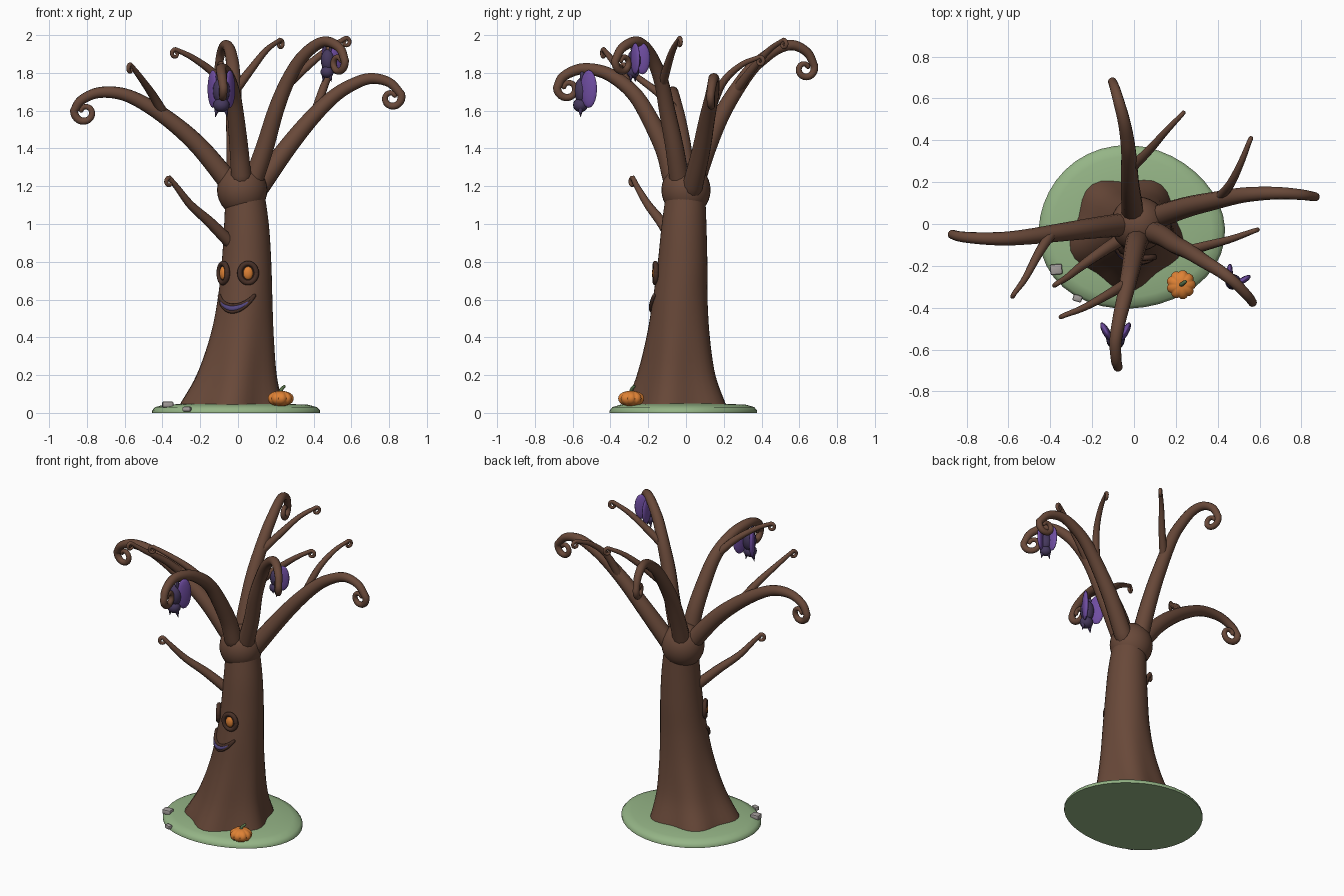
import bpy, bmesh, math
from mathutils import Vector, Matrix

if "Cube" in bpy.data.objects:
    bpy.data.objects.remove(bpy.data.objects["Cube"])

def material(name, rgb):
    m = bpy.data.materials.new(name)
    m.diffuse_color = (*rgb, 1)
    m.use_nodes = True
    m.node_tree.nodes["Principled BSDF"].inputs["Base Color"].default_value = m.diffuse_color
    return m

BARK = material("bark brown", (.14, .066, .041))
DARK = material("dark bark", (.065, .03, .02))
GRASS = material("grass green", (.30, .46, .24))
ORANGE = material("pumpkin orange", (.73, .22, .035))
STEM = material("stem green", (.10, .17, .07))
WING = material("wing purple", (.16, .075, .36))
BODY = material("bat dark purple", (.06, .04, .11))
MOUTH = material("mouth purple", (.09, .065, .22))
STONE = material("stone grey", (.37, .34, .33))

def finish(name, bm, mat, angle=50):
    bmesh.ops.recalc_face_normals(bm, faces=bm.faces)
    me = bpy.data.meshes.new(name)
    bm.to_mesh(me)
    bm.free()
    me.materials.append(mat)
    ob = bpy.data.objects.new(name, me)
    bpy.context.collection.objects.link(ob)
    bpy.context.view_layer.objects.active = ob
    ob.select_set(True)
    bpy.ops.object.shade_smooth_by_angle(angle=math.radians(angle))
    ob.select_set(False)
    return ob

def catmull(pts, n=6):
    """Smooth samples through points of any dimension."""
    p = [Vector(q) for q in pts]
    p = [p[0] * 2 - p[1]] + p + [p[-1] * 2 - p[-2]]
    out = []
    for a, b, c, d in zip(p, p[1:], p[2:], p[3:]):
        for i in range(n):
            t = i / n
            out.append((b * 2 + (c - a) * t + (a * 2 - b * 5 + c * 4 - d) * t * t
                        + (b * 3 - a - c * 3 + d) * t ** 3) / 2)
    return out + [p[-2]]

def skin(bm, rings):
    """Join equal vertex rings and cap both ends."""
    vs = [[bm.verts.new(c) for c in r] for r in rings]
    n = len(vs[0])
    for a, b in zip(vs, vs[1:]):
        for i in range(n):
            bm.faces.new((a[i], a[(i + 1) % n], b[(i + 1) % n], b[i]))
    bm.faces.new(vs[0][::-1])
    bm.faces.new(vs[-1])

def tube(name, path, radius, mat, sides=12):
    """Sweep a round section with rounded ends; radius(t) for t in 0..1."""
    seg = [(b - a).length for a, b in zip(path, path[1:])]
    total, run, rows = sum(seg), 0, []
    for i, p in enumerate(path):
        rows.append((p, radius(run / total)))
        run += seg[i] if i < len(seg) else 0
    t0, t1 = (path[0] - path[1]).normalized(), (path[-1] - path[-2]).normalized()
    r0, r1 = rows[0][1], rows[-1][1]
    rows = ([(path[0] + t0 * r0 * k, r0 * s) for k, s in ((1, .15), (.7, .7))] + rows
            + [(path[-1] + t1 * r1 * k, r1 * s) for k, s in ((.7, .7), (1, .15))])
    rings, u = [], None
    for i, (p, r) in enumerate(rows):
        t = (rows[min(i + 1, len(rows) - 1)][0] - rows[max(i - 1, 0)][0]).normalized()
        u = t.orthogonal() if u is None else u - t * u.dot(t)
        u.normalize()
        w = t.cross(u)
        rings.append([p + (u * math.cos(a) + w * math.sin(a)) * r
                      for a in (2 * math.pi * k / sides for k in range(sides))])
    bm = bmesh.new()
    skin(bm, rings)
    return finish(name, bm, mat)

def branch(name, pts, centre, r0, r1, turn=340, sides=12):
    """Branch through pts, then a vertical spiral about centre."""
    path = catmull(pts)
    c, end = Vector(centre), Vector(pts[-1])
    h = end - Vector(pts[-3])
    h.z = 0
    axis = Vector((0, 0, 1)).cross(h.normalized())
    n = 22
    for i in range(1, n + 1):
        t = i / n
        path.append(c + Matrix.Rotation(math.radians(turn) * t, 3, axis) @ (end - c) * (1 - .62 * t))
    tube(name, path, lambda t: r0 + (r1 - r0) * t ** 1.2, BARK, sides)

def blobs(name, mat, items, seg=16):
    """Ellipsoids given as (matrix, radii)."""
    bm = bmesh.new()
    for m, r in items:
        bmesh.ops.create_uvsphere(bm, u_segments=seg, v_segments=seg // 2 + 2, radius=1,
                                  matrix=m @ Matrix.Diagonal((*r, 1)))
    return finish(name, bm, mat, 80)

T = Matrix.Translation

# Grass mound
bm = bmesh.new()
rings = []
for s, z in ((1, 0), (1, .012), (.965, .03), (.86, .043), (.5, .05), (.05, .051)):
    ring = []
    for k in range(40):
        a = 2 * math.pi * k / 40
        q = s * (1 + .022 * math.cos(3 * a + .8))
        ring.append((-.017 + .445 * q * math.cos(a), -.02 + .39 * q * math.sin(a), z))
    rings.append(ring)
skin(bm, rings)
finish("grass_mound", bm, GRASS)

# Trunk: (z, centre x, centre y, radius), with five root ridges at the foot
PROFILE = catmull([(.01, -.035, -.04, .275), (.05, -.035, -.04, .26), (.2, -.008, -.042, .207),
                   (.4, .02, -.037, .168), (.6, .037, -.03, .145), (.8, .045, -.018, .131),
                   (1, .045, -.01, .118), (1.2, .035, 0, .1)])

def trunk_point(z, deg, lift=0):
    """Point on the trunk; 0 degrees faces the front, positive turns to +x."""
    for p, q in zip(PROFILE, PROFILE[1:]):
        if z <= q[0]:
            break
    v = p.lerp(q, (z - p[0]) / (q[0] - p[0]))
    a = math.radians(deg)
    ridge = .085 * max(0, 1 - z / .7) ** 1.3 * math.cos(5 * (a - math.radians(145)))
    r = v[3] * (1 + ridge) + lift
    return Vector((v[1] + r * math.sin(a), v[2] - r * math.cos(a), z))

bm = bmesh.new()
skin(bm, [[trunk_point(p[0], d) for d in range(0, 360, 9)] for p in PROFILE])
finish("trunk", bm, BARK)
blobs("trunk_crown", BARK, [(T((.022, 0, 1.18)), (.133, .13, .14))], 28)

# Five main branches
branch("left_branch", [(-.03, 0, 1.2), (-.2, -.02, 1.405), (-.35, -.04, 1.54), (-.5, -.06, 1.64),
       (-.62, -.07, 1.69), (-.74, -.068, 1.695), (-.83, -.06, 1.655), (-.868, -.05, 1.6)],
       (-.81, -.05, 1.592), .056, .013)
branch("right_branch", [(.1, .03, 1.18), (.25, .08, 1.39), (.38, .11, 1.55), (.5, .135, 1.67),
       (.6, .145, 1.735), (.7, .147, 1.77), (.8, .14, 1.75), (.865, .13, 1.685)],
       (.813, .132, 1.668), .056, .013)
branch("front_branch", [(.018, -.07, 1.24), (.005, -.115, 1.4), (-.015, -.215, 1.6), (-.03, -.285, 1.7),
       (-.05, -.37, 1.77), (-.07, -.455, 1.81), (-.088, -.56, 1.82), (-.085, -.65, 1.78),
       (-.077, -.683, 1.72)], (-.08, -.625, 1.718), .055, .013)
branch("front_right_branch", [(.07, -.03, 1.2), (.14, -.06, 1.4), (.2, -.1, 1.6), (.26, -.13, 1.75),
       (.33, -.175, 1.87), (.41, -.225, 1.945), (.475, -.275, 1.965), (.54, -.34, 1.93),
       (.566, -.375, 1.865)], (.535, -.328, 1.855), .054, .013)
branch("back_branch", [(-.005, .04, 1.2), (-.012, .11, 1.4), (-.02, .2, 1.6), (-.025, .33, 1.8),
       (-.035, .42, 1.885), (-.05, .5, 1.935), (-.07, .575, 1.945), (-.09, .645, 1.905),
       (-.103, .68, 1.835)], (-.097, .628, 1.822), .055, .013)

# Twigs: root, two bends, tip
def twig(name, pts, r0=.026):
    tip = Vector(pts[-1])
    h = tip - Vector(pts[-2])
    h.z = 0
    h.normalize()
    up = Vector((0, 0, .024))
    branch(name, pts[:-1] + [tip - h * .025], tip - h * .025 - up, r0, .008, 330, 10)

twig("left_twig", [(-.39, -.04, 1.58), (-.45, -.13, 1.68), (-.52, -.26, 1.78), (-.585, -.35, 1.845)])
twig("right_twig", [(.4, .115, 1.56), (.46, .19, 1.74), (.51, .29, 1.84), (.56, .415, 1.885)])
twig("front_twig", [(-.03, -.28, 1.69), (-.13, -.34, 1.8), (-.24, -.4, 1.88), (-.355, -.445, 1.925)])
twig("front_right_twig", [(.25, -.13, 1.73), (.36, -.1, 1.83), (.47, -.07, 1.92), (.595, -.025, 1.985)])
twig("back_twig", [(-.02, .26, 1.7), (.07, .35, 1.82), (.15, .44, 1.92), (.24, .535, 1.975)])
twig("trunk_twig", [(-.04, -.06, .9), (-.15, -.13, 1.01), (-.25, -.2, 1.1), (-.32, -.255, 1.19),
     (-.385, -.295, 1.245)], .033)

# Eyes: dark rim, dark socket and orange eyeball
for side, deg in (("left", -60), ("right", 4)):
    p = trunk_point(.74, deg, .006)
    a = math.radians(deg)
    m = Matrix(((math.cos(a), 0, math.sin(a), p.x), (math.sin(a), 0, -math.cos(a), p.y),
                (0, 1, 0, p.z), (0, 0, 0, 1)))
    rim = [m @ Vector((.044 * math.cos(k * math.pi / 16), .051 * math.sin(k * math.pi / 16), 0))
           for k in range(33)]
    tube(side + "_eye_rim", rim, lambda t: .014, DARK, 10)
    blobs(side + "_eye_socket", DARK, [(m, (.04, .047, .006))])
    blobs(side + "_eyeball", ORANGE, [(m, (.027, .036, .017))])

# Smiling mouth: lip outline and purple filling
us = [k / 10 for k in range(-10, 11)]
def lip(u, base, rise, lift):
    return trunk_point(base + rise * u * u, -24 + 43 * u, lift)
outline = [lip(u, .568, .052, .004) for u in us] + [lip(u, .536, .084, .004) for u in us[::-1]]
outline = [p for i, p in enumerate(outline) if i == 0 or (p - outline[i - 1]).length > 1e-4]
half = len(us)
tube("upper_lip", outline[:half], lambda t: .010, DARK, 10)
tube("lower_lip", outline[half - 1:], lambda t: .010, DARK, 10)
tube("mouth_inside", [lip(u, .552, .068, .001) for u in us],
     lambda t: .004 + .0135 * (1 - (2 * t - 1) ** 2), MOUTH, 10)

# Hanging bats
def bat(name, loc, scale, turn):
    m = T(loc) @ Matrix.Rotation(math.radians(turn), 4, 'Z') @ Matrix.Scale(scale, 4)
    parts = [(m @ T((0, 0, -.1)), (.045, .042, .07)), (m @ T((0, -.008, -.175)), (.043, .04, .038))]
    wings, ears = [], bmesh.new()
    for s in (-1, 1):
        parts.append((m @ T((s * .02, 0, -.025)), (.01, .012, .035)))
        wings.append((m @ T((s * .045, .035, -.09)) @ Matrix.Rotation(s * -.5, 4, 'Z'), (.018, .05, .1)))
        bmesh.ops.create_cone(ears, cap_ends=True, segments=8, radius1=.018, radius2=.001, depth=.055,
                              matrix=m @ T((s * .026, -.008, -.212)) @ Matrix.Rotation(math.pi - s * .2, 4, 'Y'))
    blobs(name + "_body", BODY, parts)
    blobs(name + "_wings", WING, wings)
    finish(name + "_ears", ears, BODY)

bat("front_bat", (-.088, -.55, 1.805), 1, 0)
bat("right_bat", (.475, -.275, 1.95), .83, -30)

# Pumpkin with nine ribs and a leaning stem
bm = bmesh.new()
rings = []
for j in range(1, 12):
    b = math.pi * j / 12
    ring = []
    for k in range(54):
        a = 2 * math.pi * k / 54
        r = .07 * math.sin(b) ** .8 * (.88 + .12 * abs(math.cos(4.5 * a)) ** .7)
        ring.append((.225 + r * math.cos(a), -.29 + r * math.sin(a), .076 - .04 * math.cos(b)))
    rings.append(ring)
skin(bm, rings)
finish("pumpkin", bm, ORANGE, 60)
tube("pumpkin_stem", catmull([(.225, -.29, .105), (.23, -.287, .125), (.245, -.275, .14)], 3),
     lambda t: .011 - .003 * t, STEM, 8)

# Stones
for name, loc, size, rot in (("large_stone", (-.372, -.217, .044), (.058, .05, .032), .1),
                             ("small_stone", (-.27, -.355, .02), (.044, .032, .026), -.3)):
    bm = bmesh.new()
    bmesh.ops.create_cube(bm, size=1, matrix=T(loc) @ Matrix.Rotation(rot, 4, 'Z')
                          @ Matrix.Diagonal((*size, 1)))
    bmesh.ops.bevel(bm, geom=bm.edges[:], offset=.008, segments=2, affect='EDGES', profile=.5)
    finish(name, bm, STONE, 40)
